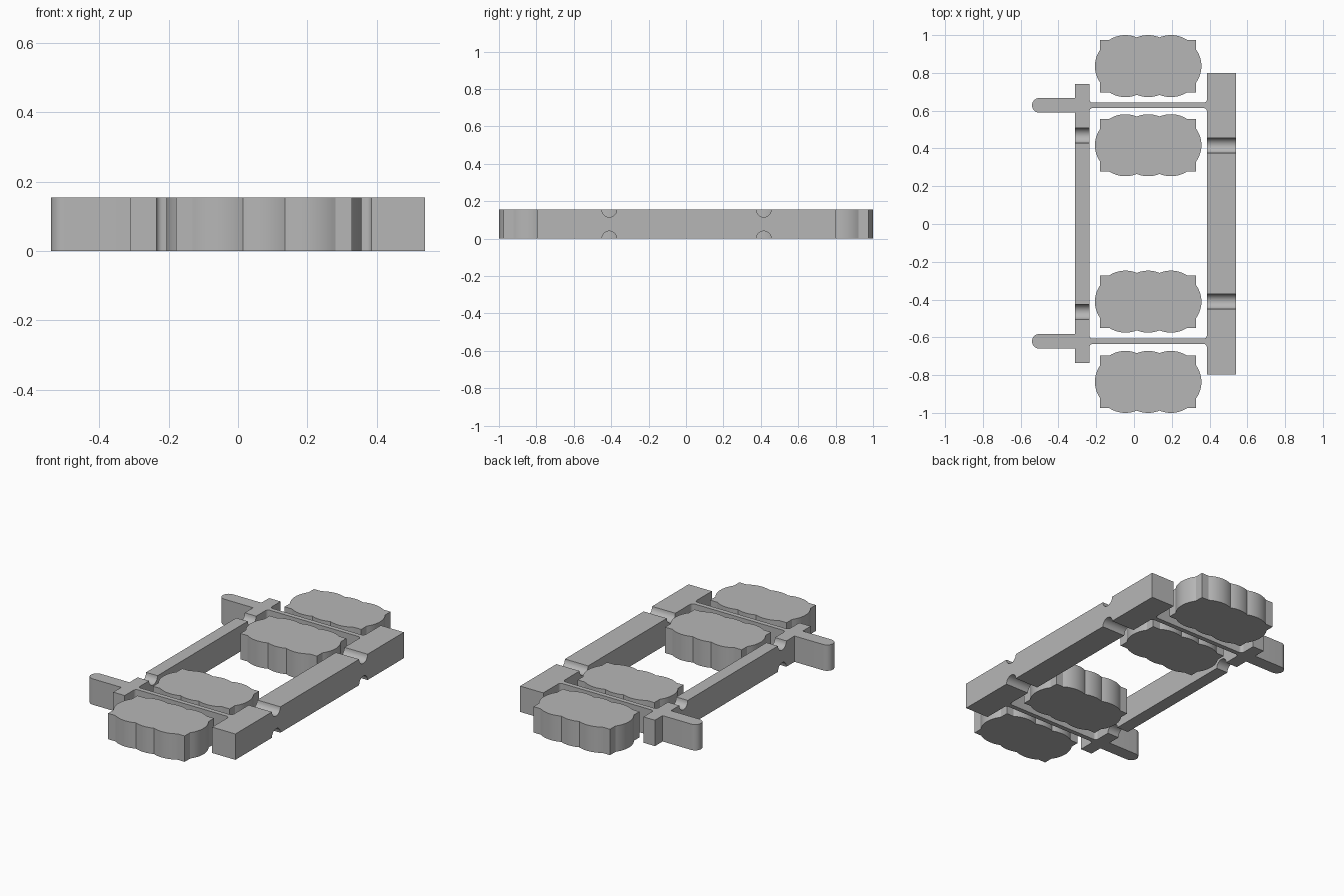
import bpy, bmesh, math
from mathutils import Vector

HEIGHT = 0.155
GROOVE = 0.04

cube = bpy.data.objects.get("Cube")
if cube:
    bpy.data.objects.remove(cube)

grey = bpy.data.materials.new("plain_grey")
grey.use_nodes = True
COLOUR = (0.47, 0.47, 0.47, 1)
grey.diffuse_color = COLOUR
grey.node_tree.nodes["Principled BSDF"].inputs["Base Color"].default_value = COLOUR


def arc(cx, cy, r, start, end, steps=12):
    """Points on a circle, angles in degrees."""
    angles = [math.radians(start + (end - start) * i / steps) for i in range(steps + 1)]
    return [(cx + r * math.cos(a), cy + r * math.sin(a)) for a in angles]


def bulge(a, b, rise, steps=12):
    """Shallow arc from a to b, bowing to the left of the direction of travel."""
    a, b = Vector(a), Vector(b)
    half = (b - a).length / 2
    along = (b - a).normalized()
    side = Vector((-along.y, along.x))
    r = (half ** 2 + rise ** 2) / (2 * rise)
    centre = (a + b) / 2 + side * (rise - r)
    spread = math.asin(half / r)
    points = []
    for i in range(steps + 1):
        t = spread * (2 * i / steps - 1)
        points.append(tuple(centre + along * r * math.sin(t) + side * r * math.cos(t)))
    return points


def extrude(name, points, depth, place):
    """Extrude a closed outline; place maps outline points to 3D."""
    bm = bmesh.new()
    verts = [bm.verts.new(place(*p)) for p in points]
    face = bm.faces.new(verts)
    new = bmesh.ops.extrude_face_region(bm, geom=[face])["geom"]
    moved = [v for v in new if isinstance(v, bmesh.types.BMVert)]
    bmesh.ops.translate(bm, verts=moved, vec=depth)
    bmesh.ops.remove_doubles(bm, verts=bm.verts, dist=1e-5)
    bmesh.ops.recalc_face_normals(bm, faces=bm.faces)
    mesh = bpy.data.meshes.new(name)
    bm.to_mesh(mesh)
    bm.free()
    mesh.materials.append(grey)
    obj = bpy.data.objects.new(name, mesh)
    bpy.context.collection.objects.link(obj)
    bpy.ops.object.select_all(action="DESELECT")
    obj.select_set(True)
    bpy.context.view_layer.objects.active = obj
    bpy.ops.object.shade_smooth_by_angle(angle=math.radians(30))
    return obj


def plate(name, points):
    return extrude(name, points, (0, 0, HEIGHT), lambda x, y: (x, y, 0))


def rail(name, x0, x1, y0, y1, grooves):
    """Long bar with half-round grooves across its top and bottom."""
    points = [(y0, 0)]
    for c in grooves:
        points += arc(c, 0, GROOVE, 180, 0)
    points += [(y1, 0), (y1, HEIGHT)]
    for c in reversed(grooves):
        points += arc(c, HEIGHT, GROOVE, 0, -180)
    points.append((y0, HEIGHT))
    extrude(name, points, (x1 - x0, 0, 0), lambda y, z: (x0, y, z))


# Side rails
WIDE_IN, NARROW_IN, NARROW_OUT = 0.386, -0.236, -0.312
rail("wide_rail", WIDE_IN, 0.54, -0.796, 0.8, (-0.41, 0.416))
rail("narrow_rail", NARROW_OUT, NARROW_IN, -0.736, 0.74, (-0.465, 0.469))


def crossbar(name, y):
    """Thin bar with filleted ends where it meets the rails."""
    h, r = 0.014, 0.018
    top = arc(NARROW_IN + r, h + r, r, 180, 270, 6) + arc(WIDE_IN - r, h + r, r, 270, 360, 6)
    low = [(x, -v) for x, v in reversed(top)]
    plate(name, [(x, y + v) for x, v in top + low])


def tab(name, y):
    """Round-ended tab on the outside of the narrow rail."""
    r = 0.039
    plate(name, [(NARROW_OUT, y - r), (NARROW_OUT, y + r)] + arc(-0.54 + r, y, r, 90, 270, 16))


for end, y in (("back", 0.628), ("front", -0.621)):
    crossbar(end + "_crossbar", y)
    tab(end + "_tab", y)

# Scalloped blocks: half outline, repeated by a half turn
corner_x, corner_y = 0.254, 0.139
half = [(-corner_x, corner_y)]
half += bulge((-0.206, corner_y), (-0.06, 0.152), 0.018)
half += bulge((-0.06, 0.152), (0.06, 0.152), 0.012)
half += bulge((0.06, 0.152), (0.206, corner_y), 0.018)
half += [(corner_x, corner_y)]
half += bulge((corner_x, 0.087), (corner_x, -0.087), 0.028)
outline = half + [(-x, -y) for x, y in half]

for name, y in (("back_outer_block", 0.836), ("back_inner_block", 0.417),
                ("front_inner_block", -0.411), ("front_outer_block", -0.836)):
    plate(name, [(x + 0.075, v + y) for x, v in outline])
